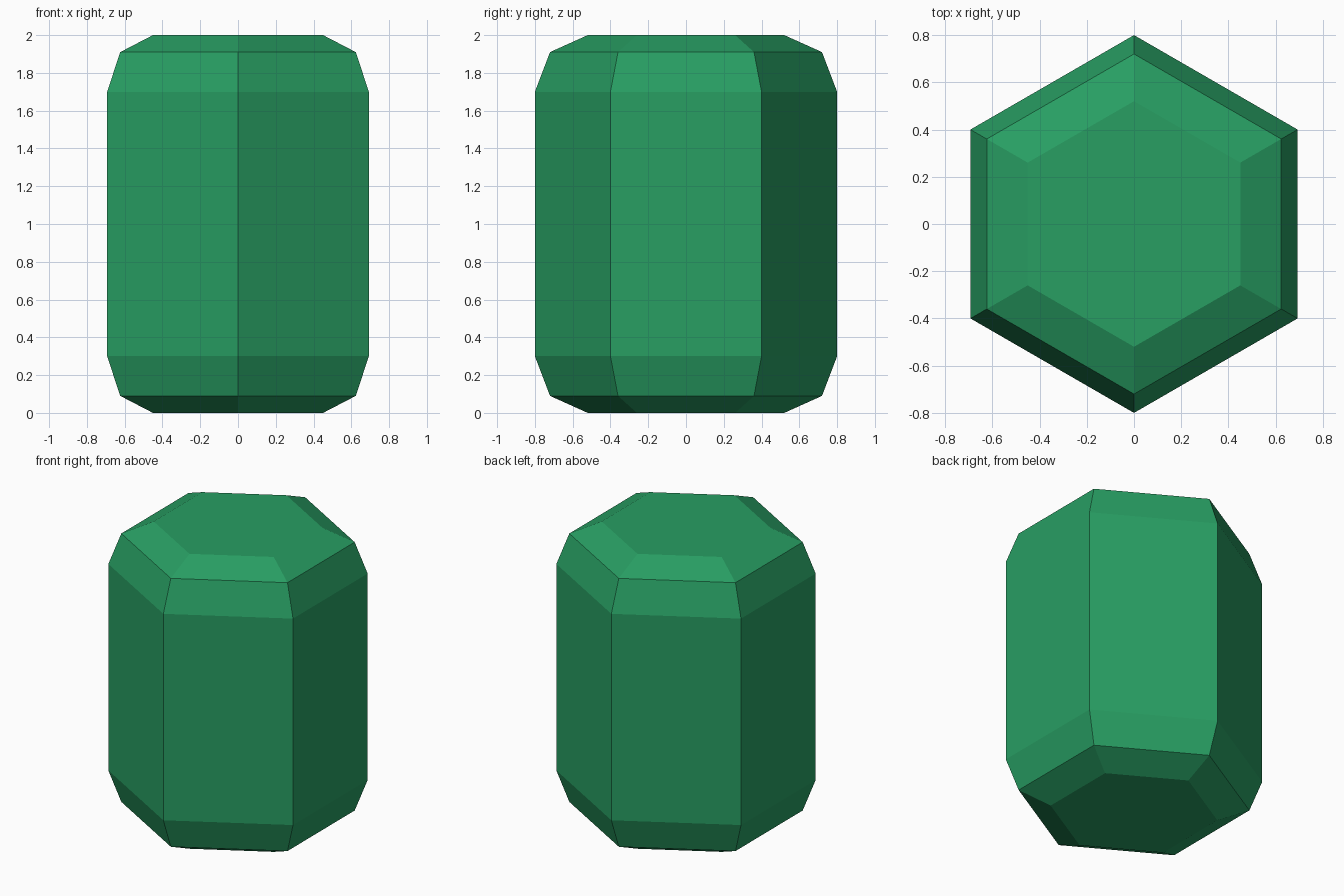
import bpy
import bmesh
from math import cos, sin, tau

cube = bpy.data.objects.get("Cube")
if cube:
    bpy.data.objects.remove(cube, do_unlink=True)

SIDES = 6
HEIGHT = 2.0

# Lower half of the cut: (corner radius, height), mirrored for the upper half
lower = [(0.52, 0.0), (0.72, 0.09), (0.8, 0.3)]
profile = lower + [(r, HEIGHT - z) for r, z in reversed(lower)]

# Green material
green = bpy.data.materials.new("emerald_green")
color = (0.021, 0.342, 0.124, 1.0)
green.diffuse_color = color
green.use_nodes = True
green.node_tree.nodes["Principled BSDF"].inputs["Base Color"].default_value = color


def hexagon_ring(bm, radius, z):
    """Ring of corners with one corner pointing to the front."""
    angles = [tau * (i / SIDES - 0.25) for i in range(SIDES)]
    return [bm.verts.new((radius * cos(a), radius * sin(a), z)) for a in angles]


# Faceted gem: stacked rings joined by flat facets, closed at both ends
bm = bmesh.new()
rings = [hexagon_ring(bm, r, z) for r, z in profile]
for low, high in zip(rings, rings[1:]):
    for i in range(SIDES):
        j = (i + 1) % SIDES
        bm.faces.new((low[i], low[j], high[j], high[i]))
bm.faces.new(list(reversed(rings[0])))
bm.faces.new(rings[-1])
bmesh.ops.recalc_face_normals(bm, faces=bm.faces)

mesh = bpy.data.meshes.new("gem")
bm.to_mesh(mesh)
bm.free()
mesh.materials.append(green)
gem = bpy.data.objects.new("gem", mesh)
bpy.context.collection.objects.link(gem)
